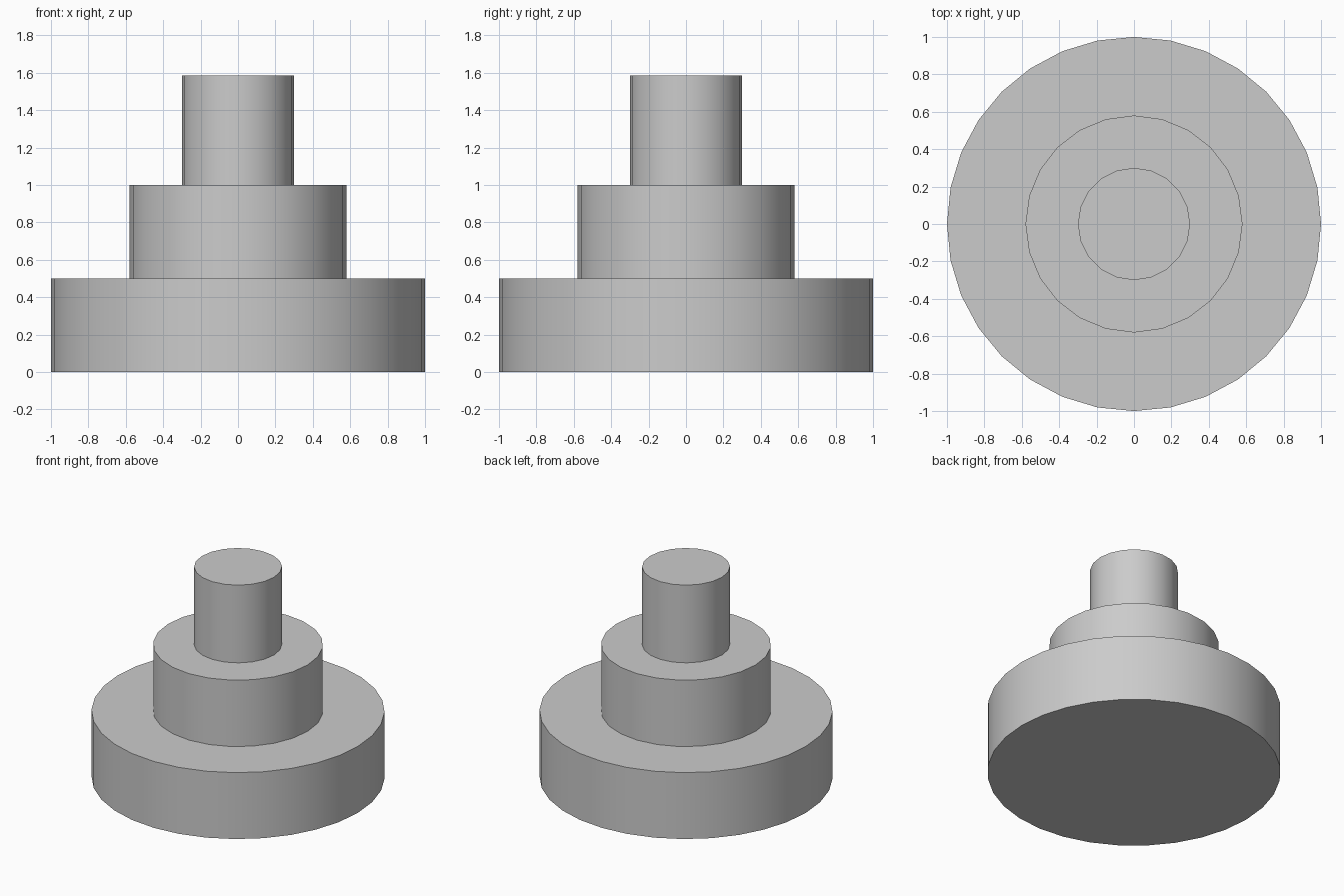
import bpy
import math

if "Cube" in bpy.data.objects:
    bpy.data.objects.remove(bpy.data.objects["Cube"])


def tier(name, radius, bottom, top, sides):
    """Upright capped cylinder with crisp rims and a smooth wall."""
    bpy.ops.mesh.primitive_cylinder_add(
        vertices=sides, radius=radius, depth=top - bottom,
        location=(0, 0, (bottom + top) / 2))
    obj = bpy.context.object
    obj.name = name
    bpy.ops.object.shade_smooth_by_angle(angle=math.radians(30))
    return obj


# Three stacked round tiers
tier("base_disc", 1.0, 0.0, 0.5, 32)
tier("middle_disc", 0.58, 0.5, 1.0, 24)
tier("top_post", 0.30, 1.0, 1.585, 20)
